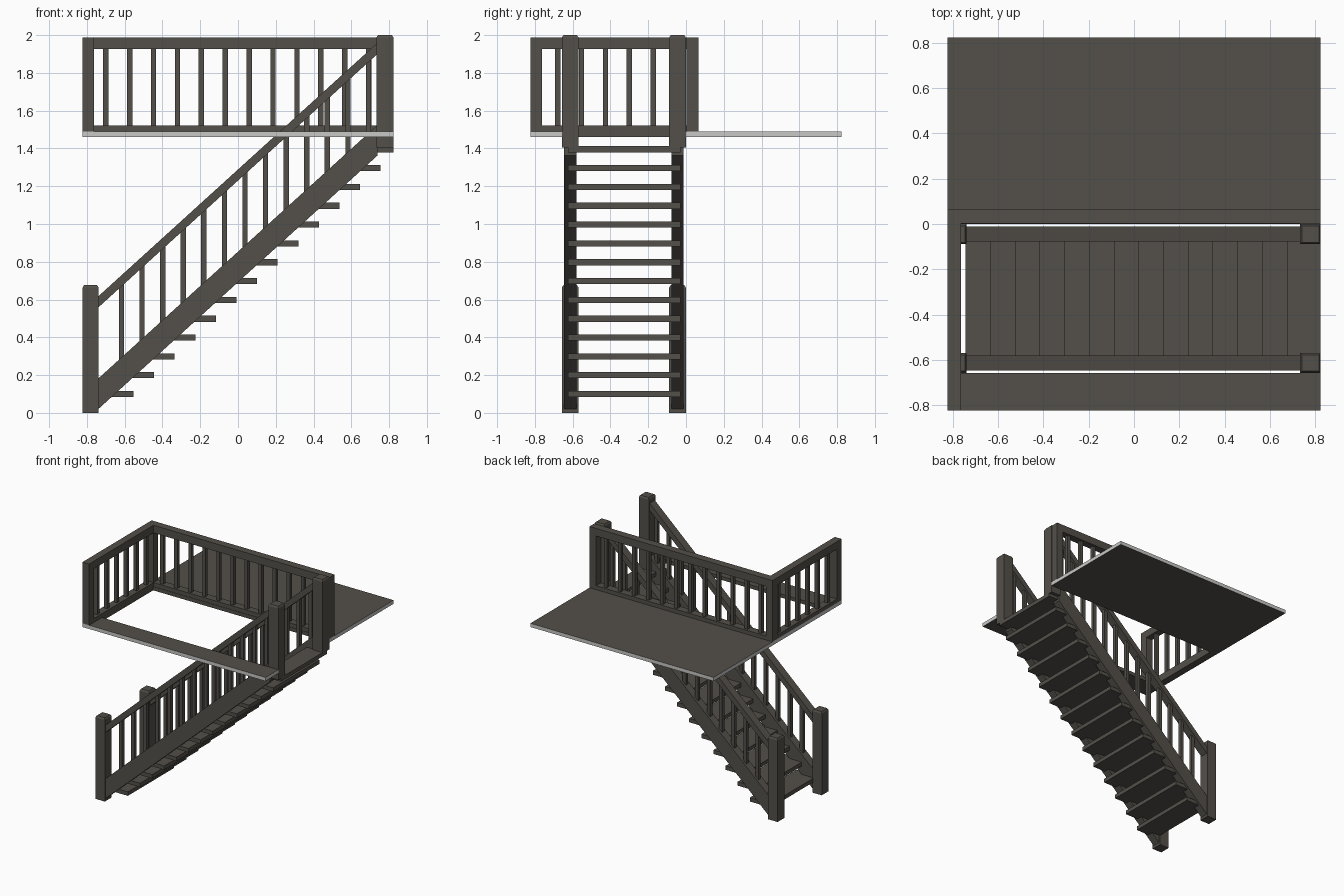
import bpy, bmesh

if "Cube" in bpy.data.objects:
    bpy.data.objects.remove(bpy.data.objects["Cube"])


def material(name, rgb):
    m = bpy.data.materials.new(name)
    m.diffuse_color = (*rgb, 1)
    m.use_nodes = True
    m.node_tree.nodes["Principled BSDF"].inputs["Base Color"].default_value = m.diffuse_color
    return m


WOOD = material("dark wood", (0.088, 0.08, 0.068))
PALE = material("pale slab edge", (0.58, 0.58, 0.57))


def finish(name, bm, mats=(WOOD,)):
    bmesh.ops.recalc_face_normals(bm, faces=bm.faces[:])
    me = bpy.data.meshes.new(name)
    bm.to_mesh(me)
    bm.free()
    for m in mats:
        me.materials.append(m)
    ob = bpy.data.objects.new(name, me)
    bpy.context.collection.objects.link(ob)
    return ob


def add_prism(bm, pts, axis_vec):
    """Extrude a closed outline of 3D points along a vector."""
    face = bm.faces.new([bm.verts.new(p) for p in pts])
    out = bmesh.ops.extrude_face_region(bm, geom=[face])
    moved = [g for g in out["geom"] if isinstance(g, bmesh.types.BMVert)]
    bmesh.ops.translate(bm, verts=moved, vec=axis_vec)


def add_box(bm, x0, x1, y0, y1, z0, z1):
    add_prism(bm, [(x0, y0, z0), (x1, y0, z0), (x1, y1, z0), (x0, y1, z0)],
              (0, 0, z1 - z0))


def boxes(name, specs):
    bm = bmesh.new()
    for s in specs:
        add_box(bm, *s)
    return finish(name, bm)


L, R, F, B = -0.823, 0.823, -0.823, 0.823     # outer limits
HOLE_X, HOLE_F, HOLE_B = -0.763, -0.657, 0.0  # stairwell opening
Z0, Z1 = 1.46, 1.49                           # floor slab
SLOPE, RUN, RISE = 0.908, 0.109, 0.0997

# upper floor: U-shaped slab, pale only on its outer edge
bm = bmesh.new()
outline = [(L, F), (R, F), (R, HOLE_F), (HOLE_X, HOLE_F),
           (HOLE_X, HOLE_B), (R, HOLE_B), (R, B), (L, B)]
add_prism(bm, [(x, y, Z0) for x, y in outline], (0, 0, Z1 - Z0))
for f in bm.faces:
    c = f.calc_center_median()
    on_rim = max(abs(c.x), abs(c.y)) > 0.82
    f.material_index = 1 if on_rim else 0
finish("upper_floor", bm, (WOOD, PALE))

# landing railings: back run and left run
RT0, RT1, RB1 = 1.926, 1.988, 1.522
boxes("railing_top_rail", [(L, R, 0.003, 0.065, RT0, RT1),
                           (L, HOLE_X, F, 0.003, RT0, RT1)])
boxes("railing_bottom_rail", [(HOLE_X, 0.763, 0.003, 0.065, Z1, RB1),
                              (L, HOLE_X, -0.763, 0.003, Z1, RB1)])
boxes("railing_posts", [(L, HOLE_X, 0.003, 0.065, Z1, RT0),
                        (0.763, R, 0.003, 0.065, Z1, RT0),
                        (L, HOLE_X, F, -0.763, Z1, RT0)])
h = 0.014
boxes("back_railing_balusters",
      [(x - h, x + h, 0.034 - h, 0.034 + h, RB1, RT0)
       for x in (-0.70 + 0.1265 * i for i in range(12))])
boxes("left_railing_balusters",
      [(-0.794 - h, -0.794 + h, y - h, y + h, RB1, RT0)
       for y in (-0.047 - 0.1265 * i for i in range(6))])

# treads, the last one trimmed at the landing edge
treads = []
for k in range(14):
    x, z = -0.743 + RUN * k, RISE * (k + 1)
    treads.append((x, min(x + 0.19, R), -0.625, -0.03, z - 0.016, z + 0.016))
boxes("treads", treads)


def newel(name, x0, x1, y, z0, z1):
    """Square post with a small chamfered cap."""
    bm = bmesh.new()
    add_box(bm, x0, x1, y - 0.044, y + 0.044, z0, z1)
    top = max(bm.faces, key=lambda f: f.calc_center_median().z)
    bmesh.ops.inset_individual(bm, faces=[top], thickness=0.011)
    bmesh.ops.translate(bm, verts=top.verts[:], vec=(0, 0, 0.013))
    finish(name, bm)


def sloped(name, y, low, high):
    """Sloping board between the newels, low/high heights at its foot."""
    xa, xb = -0.742, 0.738
    rise = (xb - xa) * SLOPE
    bm = bmesh.new()
    add_prism(bm, [(xa, y - 0.033, low), (xb, y - 0.033, low + rise),
                   (xb, y - 0.033, high + rise), (xa, y - 0.033, high)],
              (0, 0.066, 0))
    finish(name, bm)


# both sides of the stair: stringer, handrail, balusters, newels
for side, y in (("front", -0.613), ("back", -0.045)):
    sloped(side + "_stringer", y, 0.018, 0.18)
    sloped(side + "_handrail", y, 0.556, 0.615)
    bm = bmesh.new()
    for i in range(13):
        x = -0.617 + RUN * i
        base = (x + 0.742) * SLOPE
        pts = [(x - h, 0.17), (x + h, 0.17 + 2 * h * SLOPE),
               (x + h, 0.565 + 2 * h * SLOPE), (x - h, 0.565)]
        add_prism(bm, [(px, y - h, base - h * SLOPE + pz) for px, pz in pts],
                  (0, 2 * h, 0))
    finish(side + "_stair_balusters", bm)
    newel(side + "_lower_newel", L, -0.738, y, 0, 0.663)
    newel(side + "_upper_newel", 0.733, R, y, 1.405, 1.987)
